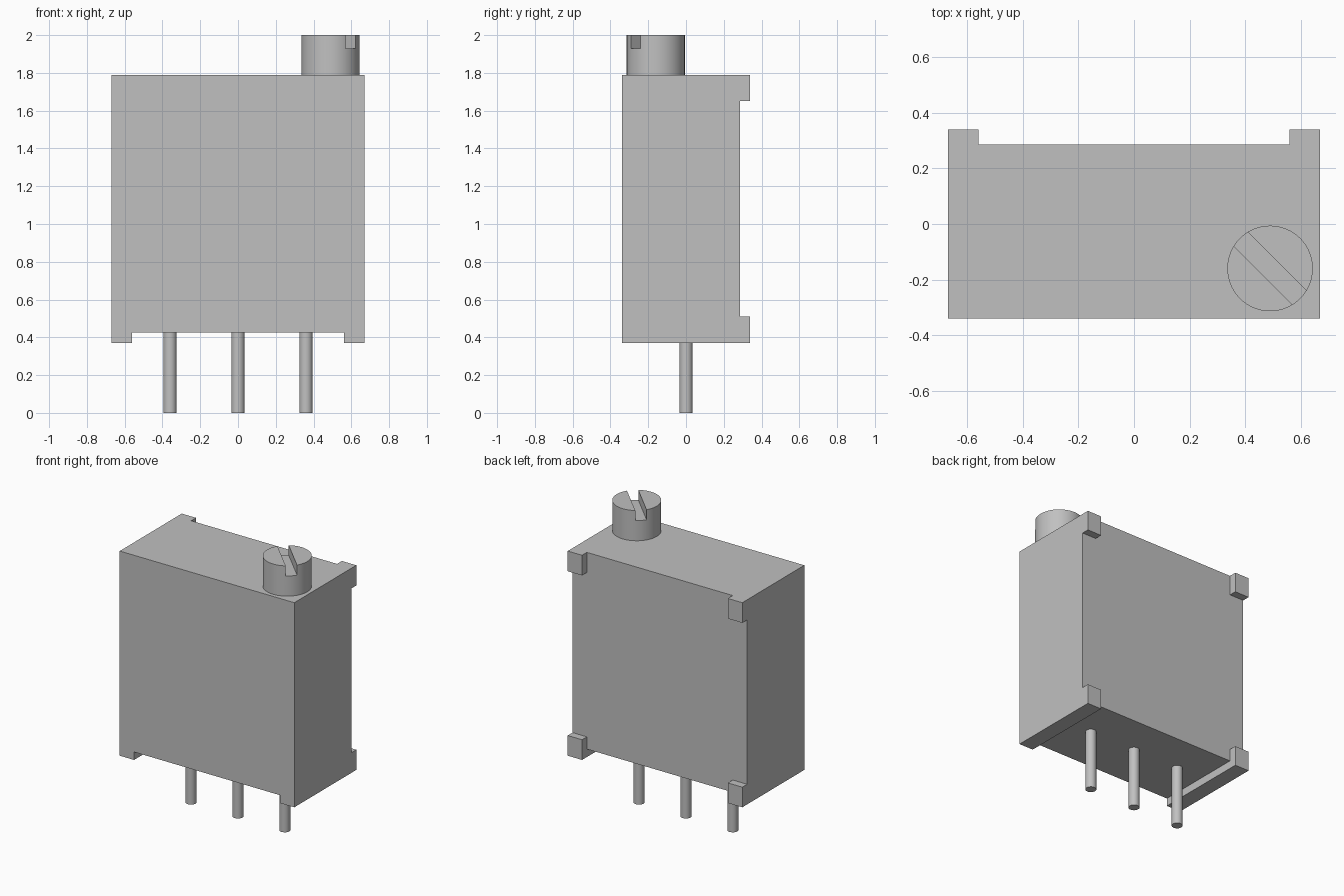
import bpy
from math import radians

old = bpy.data.objects.get("Cube")
if old:
    bpy.data.objects.remove(old, do_unlink=True)

GREY = (0.53, 0.53, 0.53, 1)
grey = bpy.data.materials.new("plain grey")
grey.use_nodes = True
grey.diffuse_color = GREY
grey.node_tree.nodes["Principled BSDF"].inputs["Base Color"].default_value = GREY


def box(name, low, high, turn=0):
    """Box between two corners, turned about its own vertical axis."""
    centre = [(a + b) / 2 for a, b in zip(low, high)]
    bpy.ops.mesh.primitive_cube_add(size=1, location=centre, rotation=(0, 0, turn))
    ob = bpy.context.object
    ob.name = name
    ob.scale = [b - a for a, b in zip(low, high)]
    ob.data.materials.append(grey)
    return ob


def cylinder(name, x, y, radius, bottom, top, sides):
    bpy.ops.mesh.primitive_cylinder_add(vertices=sides, radius=radius, depth=top - bottom,
                                        location=(x, y, (bottom + top) / 2))
    ob = bpy.context.object
    ob.name = name
    ob.data.materials.append(grey)
    bpy.ops.object.shade_smooth_by_angle(angle=radians(30))
    return ob


def carve(ob, cutter):
    """Subtract the cutter for good, then discard it."""
    cutter.hide_render = True
    mod = ob.modifiers.new("cut", 'BOOLEAN')
    mod.operation = 'DIFFERENCE'
    mod.solver = 'EXACT'
    mod.object = cutter
    bpy.context.view_layer.objects.active = ob
    bpy.ops.object.modifier_apply(modifier=mod.name)
    bpy.data.objects.remove(cutter, do_unlink=True)


# Housing: a block recessed at the back, leaving four corner pads,
# and underneath, leaving two standoff rails
W, D, BASE, TOP = 0.67, 0.34, 0.37, 1.79
PAD, BACK = 0.56, 0.287
housing = box("housing", (-W, -D, BASE), (W, D, TOP))
carve(housing, box("back_cutter", (-PAD, BACK, 0), (PAD, 1, 3)))
carve(housing, box("side_cutter", (-1, BACK, 0.51), (1, 1, 1.65)))
carve(housing, box("base_cutter", (-PAD, -1, 0), (PAD, 1, 0.425)))

# Adjusting screw with a diagonal slot
SX, SY = 0.49, -0.16
screw = cylinder("adjusting_screw", SX, SY, 0.154, TOP, 2.0, 64)
carve(screw, box("slot_cutter", (SX - 0.3, SY - 0.036, 1.93),
                 (SX + 0.3, SY + 0.036, 2.1), radians(-45)))

# Three terminal pins
for side, x in (("right", -0.36), ("middle", 0), ("left", 0.36)):
    cylinder(side + "_pin", x, 0, 0.035, 0, 0.425, 32)
